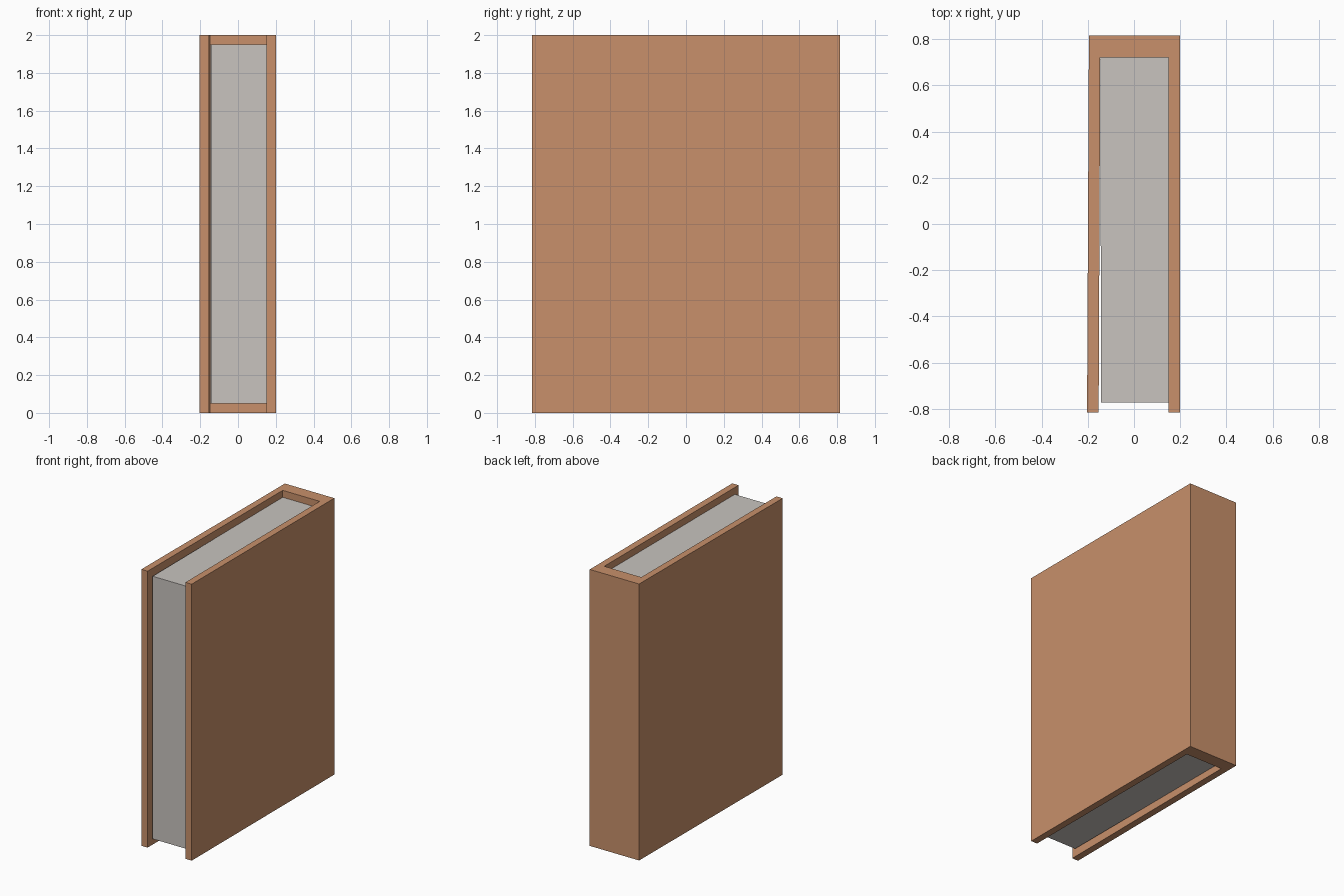
import bpy
import bmesh

cube = bpy.data.objects.get("Cube")
if cube:
    bpy.data.objects.remove(cube, do_unlink=True)


def make_material(name, rgb):
    mat = bpy.data.materials.new(name)
    mat.use_nodes = True
    color = (*rgb, 1.0)
    mat.diffuse_color = color
    bsdf = mat.node_tree.nodes["Principled BSDF"]
    bsdf.inputs["Base Color"].default_value = color
    bsdf.inputs["Roughness"].default_value = 0.8
    return mat


def extrude_outline(name, outline, bottom, top, mat):
    """Raise a flat outline from bottom to top."""
    bm = bmesh.new()
    face = bm.faces.new([bm.verts.new((x, y, bottom)) for x, y in outline])
    result = bmesh.ops.extrude_face_region(bm, geom=[face])
    raised = [g for g in result["geom"] if isinstance(g, bmesh.types.BMVert)]
    bmesh.ops.translate(bm, verts=raised, vec=(0, 0, top - bottom))
    bmesh.ops.recalc_face_normals(bm, faces=bm.faces)
    mesh = bpy.data.meshes.new(name)
    bm.to_mesh(mesh)
    bm.free()
    mesh.materials.append(mat)
    obj = bpy.data.objects.new(name, mesh)
    bpy.context.collection.objects.link(obj)
    return obj


leather = make_material("tan_leather", (0.58, 0.28, 0.145))
paper = make_material("grey_paper", (0.58, 0.55, 0.52))

# Cover: spine and two boards in one U shape, one board slightly open
cover_outline = [
    (0.2, -0.815), (0.2, 0.815), (-0.195, 0.815), (-0.203, -0.815),
    (-0.153, -0.815), (-0.146, 0.72), (0.15, 0.72), (0.15, -0.815),
]
extrude_outline("book_cover", cover_outline, 0.0, 2.0, leather)

# Page block: set back from the cover edges, with a thin gap at the open board
page_outline = [(0.15, -0.773), (0.15, 0.72), (-0.146, 0.72), (-0.142, -0.773)]
extrude_outline("page_block", page_outline, 0.05, 1.95, paper)
